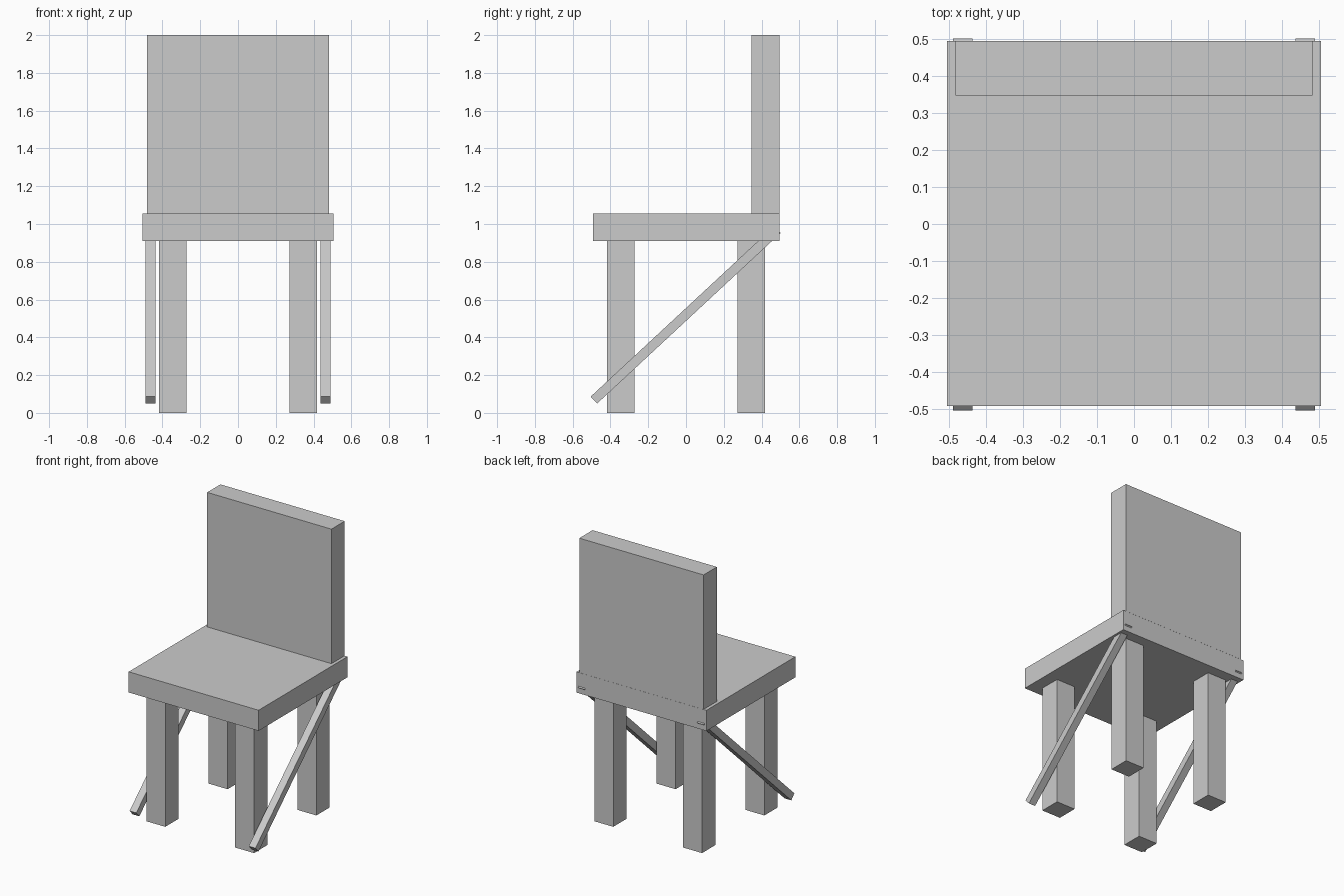
import bpy
import math

cube = bpy.data.objects.get("Cube")
if cube:
    bpy.data.objects.remove(cube, do_unlink=True)

# Single flat grey
grey = bpy.data.materials.new("plain_grey")
grey.use_nodes = True
colour = (0.6, 0.6, 0.6, 1)
grey.diffuse_color = colour
grey.node_tree.nodes["Principled BSDF"].inputs["Base Color"].default_value = colour


def box(name, centre, size, tilt=0):
    """Flat-faced box, optionally tilted about the x axis."""
    bpy.ops.mesh.primitive_cube_add(size=1, location=centre)
    ob = bpy.context.object
    ob.name = name
    ob.scale = size
    bpy.ops.object.transform_apply(location=False, rotation=False, scale=True)
    ob.rotation_euler.x = tilt
    ob.data.materials.append(grey)
    return ob


# Seat slab and upright backrest, flush at the back
box("seat", (0, 0.001, 0.982), (1.01, 0.987, 0.145))
box("backrest", (0, 0.421, 1.5275), (0.966, 0.147, 0.945))

# Four square legs and a slanted brace on each side
for side, x in (("left", 1), ("right", -1)):
    for end, y in (("front", -1), ("back", 1)):
        box(f"{end}_{side}_leg", (0.345 * x, 0.346 * y, 0.456),
            (0.147, 0.147, 0.912))
    box(f"{side}_brace", (0.463 * x, -0.002, 0.519),
        (0.052, 1.326, 0.05), math.radians(42.9))
